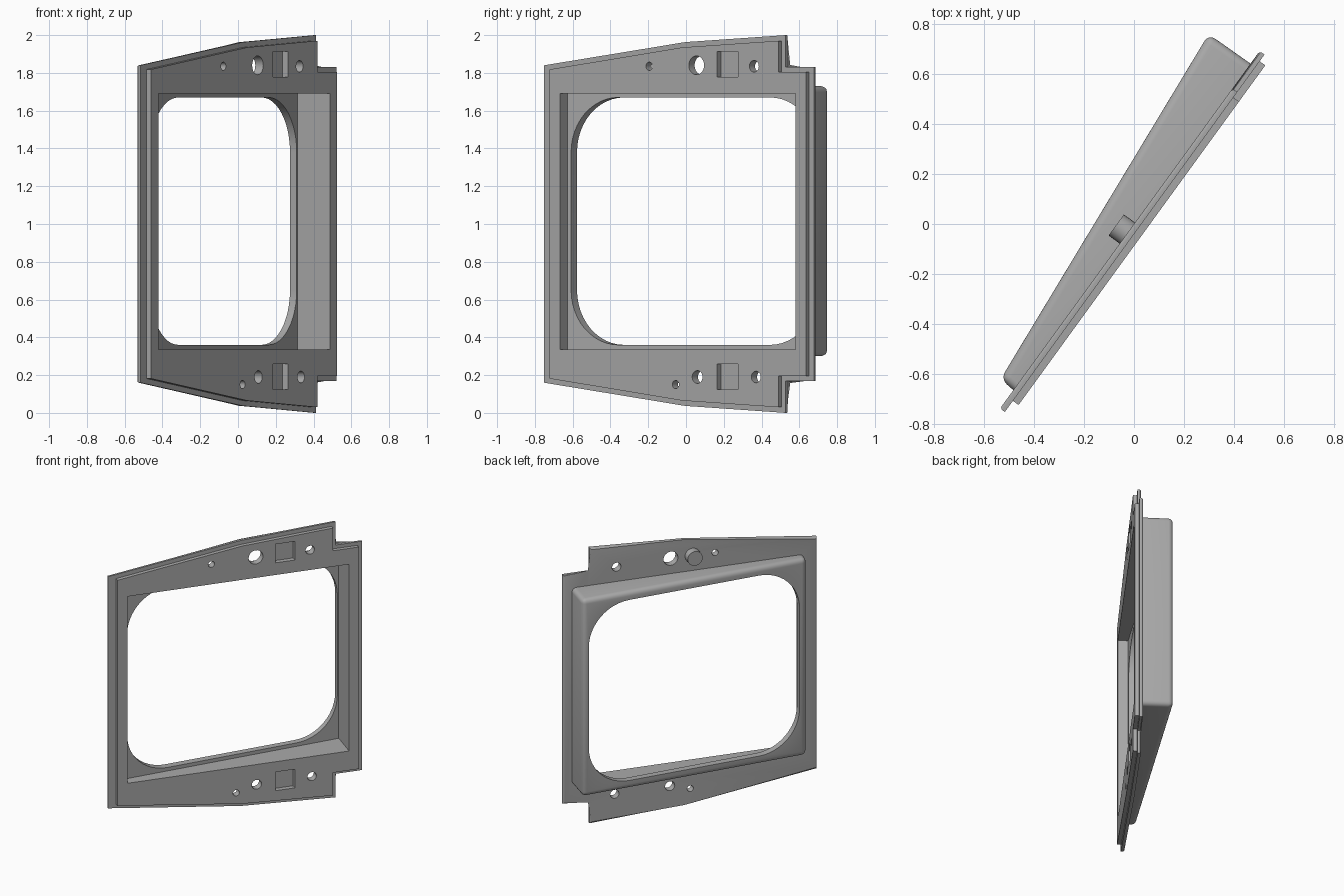
import bpy, bmesh, math
from mathutils import Matrix

cube = bpy.data.objects.get("Cube")
if cube:
    bpy.data.objects.remove(cube)

TURN = math.radians(54)
grey = bpy.data.materials.new("mid_grey")
grey.use_nodes = True
grey.diffuse_color = (0.4, 0.4, 0.4, 1)
grey.node_tree.nodes["Principled BSDF"].inputs["Base Color"].default_value = (0.4, 0.4, 0.4, 1)


def add_prism(bm, pts, lo, hi, upright=False):
    """Extrude a profile: (x, z) along depth, or (x, depth) upwards."""
    def place(p, t):
        return (p[0], p[1], t) if upright else (p[0], t, p[1])
    rings = [[bm.verts.new(place(p, t)) for p in pts] for t in (lo, hi)]
    bm.faces.new(rings[0])
    bm.faces.new(rings[1][::-1])
    n = len(pts)
    for i in range(n):
        j = (i + 1) % n
        bm.faces.new((rings[0][i], rings[1][i], rings[1][j], rings[0][j]))


def bevel(bm, test, width, segments):
    edges = [e for e in bm.edges if test(e.verts[0].co, e.verts[1].co)]
    bmesh.ops.bevel(bm, geom=edges, offset=width, segments=segments,
                    profile=0.5, affect='EDGES', clamp_overlap=True)


def finish(bm, name):
    bmesh.ops.recalc_face_normals(bm, faces=bm.faces)
    mesh = bpy.data.meshes.new(name)
    bm.to_mesh(mesh)
    bm.free()
    mesh.materials.append(grey)
    obj = bpy.data.objects.new(name, mesh)
    obj.rotation_euler.z = TURN
    bpy.context.collection.objects.link(obj)
    return obj


def cut(obj, cutters):
    for c in cutters:
        mod = obj.modifiers.new("cut", 'BOOLEAN')
        mod.operation = 'DIFFERENCE'
        mod.solver = 'EXACT'
        mod.object = c
    bpy.context.view_layer.update()
    graph = bpy.context.evaluated_depsgraph_get()
    mesh = bpy.data.meshes.new_from_object(obj.evaluated_get(graph))
    obj.modifiers.clear()
    obj.data = mesh


def mirrored(top):
    """Complete a top outline with its reflection about mid height."""
    return top + [(x, 2 - z) for x, z in reversed(top)]


def circle(x, z, r, n=24):
    return [(x + r * math.cos(math.tau * i / n), z + r * math.sin(math.tau * i / n))
            for i in range(n)]


def rounded_rect(x0, x1, z0, z1, r, n=12):
    pts = []
    corners = [(x1 - r, z1 - r), (x0 + r, z1 - r), (x0 + r, z0 + r), (x1 - r, z0 + r)]
    for k, (cx, cz) in enumerate(corners):
        for i in range(n + 1):
            a = math.pi / 2 * (k + i / n)
            pts.append((cx + r * math.cos(a), cz + r * math.sin(a)))
    return pts


# Cutters: deep rectangular recess, rounded opening, fixing holes and pockets
bm = bmesh.new()
add_prism(bm, [(-.786, -.2), (.755, -.2), (.755, .158), (-.786, .016)], .335, 1.69, True)
recess = finish(bm, "recess_cutter")
bm = bmesh.new()
add_prism(bm, rounded_rect(-.765, .745, .36, 1.67, .29), -.15, .4)
opening = finish(bm, "opening_cutter")
bm = bmesh.new()
for x, z, r in [(-.203, 1.835, .022), (.106, 1.84, .05), (.483, 1.835, .031),
                (-.03, .15, .022), (.112, .19, .034), (.496, .19, .031)]:
    add_prism(bm, circle(x, z, r), -.15, .1)
for z in (.125, 1.778):
    add_prism(bm, [(.242, z), (.378, z), (.378, z + .135), (.242, z + .135)], -.15, -.017)
holes = finish(bm, "hole_cutter")
cutters = [recess, opening, holes]

# Back flange with softened rear edge
bm = bmesh.new()
add_prism(bm, mirrored([(-.912, 1.84), (.012, 1.963), (.67, 2), (.67, 1.83), (.855, 1.83)]),
          -.024, 0)
bevel(bm, lambda a, b: min(a.y, b.y) > -.01, .012, 3)
flange = finish(bm, "back_flange")
cut(flange, [recess, holes])

# Raised front plate
bm = bmesh.new()
add_prism(bm, mirrored([(-.857, 1.818), (.012, 1.935), (.643, 1.97), (.643, 1.805), (.822, 1.805)]),
          -.052, -.024)
plate = finish(bm, "front_plate")
cut(plate, [recess, holes])

# Wedge-shaped housing behind the plate
bm = bmesh.new()
add_prism(bm, [(-.822, -.01), (.793, -.01), (.79, .205), (-.815, .067)], .3, 1.73, True)
bevel(bm, lambda a, b: max(a.y, b.y) > 0, .032, 5)
housing = finish(bm, "rear_housing")
cut(housing, [recess, opening])

# Round peg on the back of the upper flange
bm = bmesh.new()
bmesh.ops.create_cone(bm, cap_ends=True, cap_tris=True, segments=24,
                      radius1=.052, radius2=.052, depth=.065,
                      matrix=Matrix.Translation((-.045, .0225, 1.84)) @ Matrix.Rotation(math.pi / 2, 4, 'X'))
peg = finish(bm, "rear_peg")

for c in cutters:
    bpy.data.objects.remove(c)

# Smooth the rounded areas, keep hard edges
for o in bpy.context.selected_objects:
    o.select_set(False)
for o in (flange, plate, housing, peg):
    o.select_set(True)
    bpy.context.view_layer.objects.active = o
bpy.ops.object.shade_smooth_by_angle(angle=math.radians(30))
